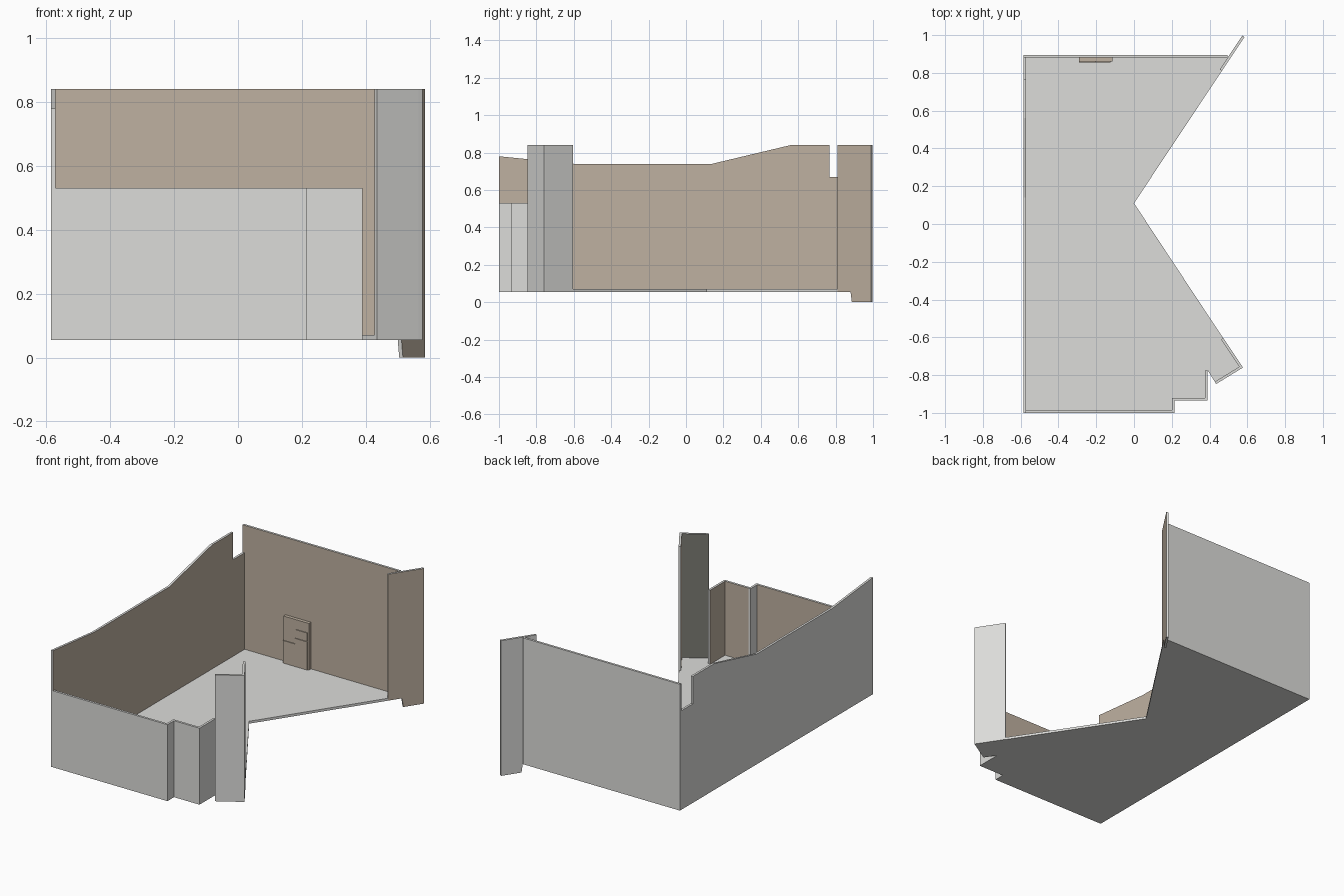
import bpy, bmesh
from mathutils import Vector

if "Cube" in bpy.data.objects:
    bpy.data.objects.remove(bpy.data.objects["Cube"])


def mat(name, c):
    m = bpy.data.materials.new(name)
    m.diffuse_color = (*c, 1)
    m.use_nodes = True
    m.node_tree.nodes["Principled BSDF"].inputs["Base Color"].default_value = m.diffuse_color
    return m


GREY = mat("light_grey", (0.72, 0.72, 0.70))
BROWN = mat("warm_brown", (0.52, 0.44, 0.355))
DARK = mat("dark_grey", (0.19, 0.19, 0.165))
T, Z0, ZF, ZLOW, ZTOP = 0.014, 0.055, 0.07, 0.53, 0.84


def prism(name, points, offset, mats, first=0, last=0):
    """Extrude a polygon by a vector; first and last are cap material slots."""
    bm = bmesh.new()
    a = [bm.verts.new(p) for p in points]
    b = [bm.verts.new(Vector(p) + Vector(offset)) for p in points]
    n = len(a)
    bm.faces.new(a).material_index = first
    bm.faces.new(b[::-1]).material_index = last
    for i in range(n):
        j = (i + 1) % n
        bm.faces.new((a[j], a[i], b[i], b[j]))
    bmesh.ops.recalc_face_normals(bm, faces=bm.faces)
    me = bpy.data.meshes.new(name)
    bm.to_mesh(me)
    bm.free()
    for m in mats:
        me.materials.append(m)
    ob = bpy.data.objects.new(name, me)
    bpy.context.collection.objects.link(ob)
    return ob


def wall(name, p, q, top=ZLOW, profile=None, inner=BROWN, outer=GREY):
    """Wall from p to q with the room on its left; profile is (distance, z)."""
    p, q = Vector((*p, 0)), Vector((*q, 0))
    d = (q - p).normalized()
    length = (q - p).length
    profile = profile or [(0, Z0), (length, Z0), (length, top), (0, top)]
    pts = [p + d * s + Vector((0, 0, z)) for s, z in profile]
    return prism(name, pts, Vector((-d.y, d.x, 0)) * T, [GREY, outer, inner], 1, 2)


def box(name, x0, x1, y0, y1, z0, z1, m):
    pts = [(x0, y0, z0), (x1, y0, z0), (x1, y0, z1), (x0, y0, z1)]
    return prism(name, pts, (0, y1 - y0, 0), [m])


# Floor slab with the V-shaped opening on the right
floor = [(-0.585, -1), (0.215, -1), (0.215, -0.935), (0.39, -0.935), (0.39, -0.775),
         (0.435, -0.847), (0.575, -0.76), (0, 0.11), (0.465, 0.81), (0.455, 0.818),
         (0.495, 0.88), (0.495, 0.895), (-0.585, 0.895)]
prism("floor", [(x, y, Z0) for x, y in floor], (0, 0, ZF - Z0), [GREY])

# Low stepped front walls
wall("front_wall", (-0.585, -1), (0.215, -1))
wall("front_step", (0.215, -1), (0.215, -0.921), inner=GREY)
wall("front_wall_right", (0.215, -0.935), (0.39, -0.935))
wall("side_return", (0.39, -0.935), (0.39, -0.775))

# Tall corner plates at the front right
wall("corner_plate", (0.435, -0.847), (0.577, -0.76), ZTOP, inner=DARK)
wall("corner_side", (0.577, -0.76), (0.473, -0.603), ZTOP)

# Angled plate at the back right, its outer part reaching the ground
wall("angled_plate", (0.4653, 0.81), (0.585, 0.99), inner=GREY, outer=BROWN,
     profile=[(0, Z0), (0.084, Z0), (0.092, 0), (0.2162, 0), (0.2162, ZTOP), (0, ZTOP)])

# Back wall
wall("back_wall", (0.495, 0.895), (-0.585, 0.895), ZTOP)

# Left wall with notch and sloping top
top = [(-1, 0.78), (-0.6, 0.74), (0.14, 0.74), (0.56, ZTOP), (0.768, ZTOP),
       (0.768, 0.67), (0.895, 0.67)]
wall("left_wall", (-0.585, 0.895), (-0.585, -1),
     profile=[(0, Z0), (1.895, Z0)] + [(0.895 - y, z) for y, z in top])

# Cabinet against the back wall with raised fronts
box("cabinet", -0.29, -0.115, 0.86, 0.882, ZF, 0.36, BROWN)
for i, (x0, x1, z0, z1) in enumerate([(-0.29, -0.207, ZF, 0.21), (-0.207, -0.125, ZF, 0.245),
                                      (-0.207, -0.125, 0.25, 0.30)]):
    box(f"cabinet_front_{i + 1}", x0, x1, 0.855, 0.861, z0, z1, BROWN)
